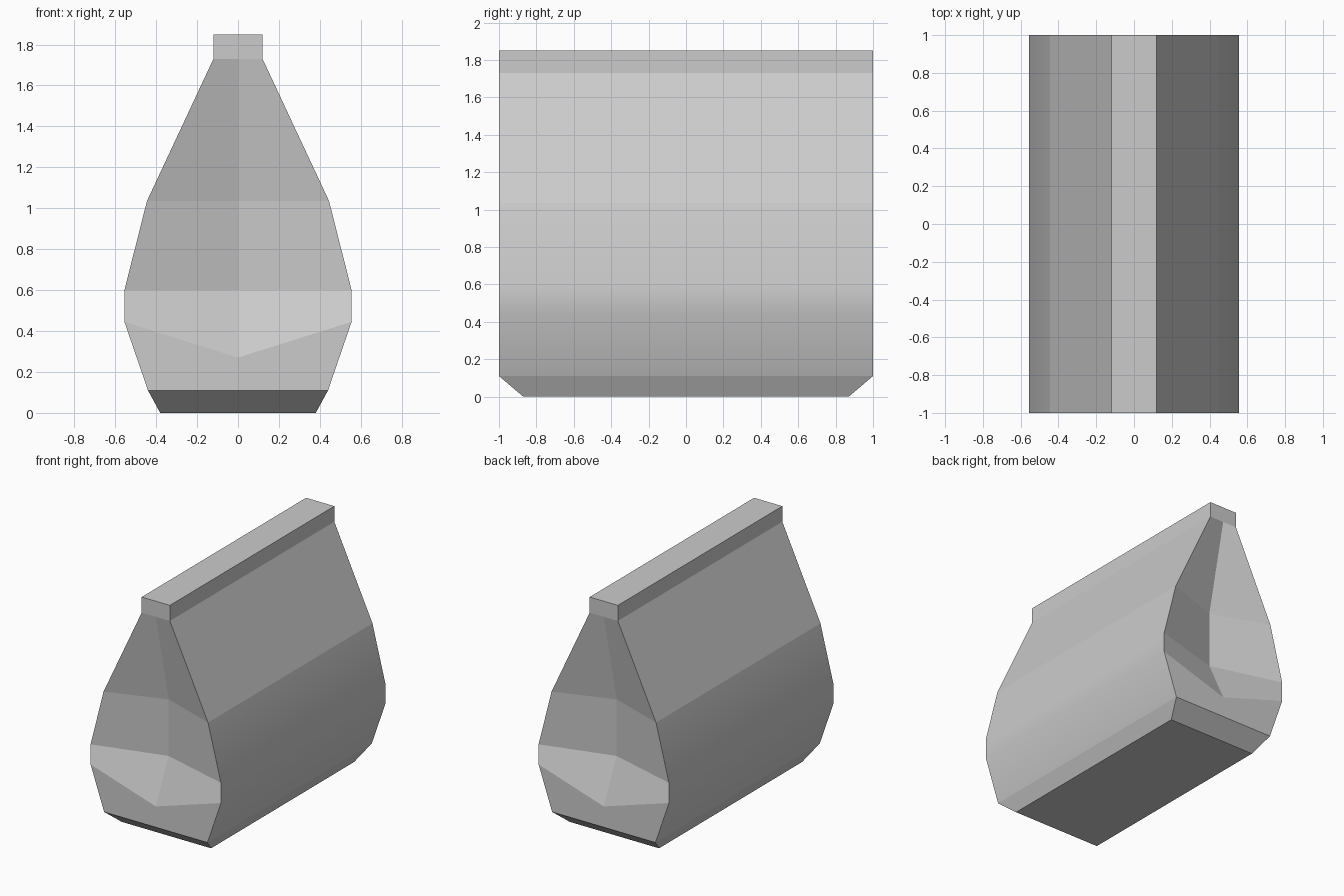
import bpy
import bmesh

cube = bpy.data.objects.get("Cube")
if cube:
    bpy.data.objects.remove(cube, do_unlink=True)

# Material
grey = bpy.data.materials.new("paper grey")
grey.use_nodes = True
color = (0.6, 0.6, 0.6, 1)
grey.diffuse_color = color
grey.node_tree.nodes["Principled BSDF"].inputs["Base Color"].default_value = color

# Half outline, bottom to top: half width, height, half length
outline = [(0.38, 0, 0.87), (0.44, 0.11, 1), (0.555, 0.445, 1), (0.555, 0.6, 1),
           (0.445, 1.035, 1), (0.12, 1.73, 1), (0.12, 1.85, 1)]
# Centre crease of each end, pushed inward in the middle: height, half length
crease = [(0.27, 1), (0.6, 0.845), (1.035, 0.845), (1.73, 1)]

bm = bmesh.new()
corner = {(sx, sy): [bm.verts.new((sx * w, sy * l, z)) for w, z, l in outline]
          for sx in (-1, 1) for sy in (-1, 1)}

# Long side panels
rounded = set()
for sx in (-1, 1):
    a, b = corner[sx, -1], corner[sx, 1]
    for i in range(len(outline) - 1):
        panel = bm.faces.new((a[i], b[i], b[i + 1], a[i + 1]))
        if 1 <= i <= 3:
            panel.smooth = True
            rounded.add(panel)

# Folded ends
for sy in (-1, 1):
    a, b = corner[-1, sy], corner[1, sy]
    mid = [bm.verts.new((0, sy * l, z)) for z, l in crease]
    bm.faces.new((a[0], b[0], b[1], a[1]))
    bm.faces.new((a[1], b[1], b[2], mid[0], a[2]))
    for side in (a, b):
        for i in range(3):
            bm.faces.new((side[i + 2], mid[i], mid[i + 1], side[i + 3]))
    bm.faces.new((a[5], mid[3], b[5], b[6], a[6]))

# Base and top of the closing strip
for i in (0, -1):
    bm.faces.new([corner[k][i] for k in ((-1, -1), (1, -1), (1, 1), (-1, 1))])

bmesh.ops.recalc_face_normals(bm, faces=bm.faces)
# Only the folds between the lower side panels stay soft
for edge in bm.edges:
    edge.smooth = all(f in rounded for f in edge.link_faces)

mesh = bpy.data.meshes.new("paper_bag")
bm.to_mesh(mesh)
bm.free()
mesh.materials.append(grey)
bag = bpy.data.objects.new("paper_bag", mesh)
bpy.context.collection.objects.link(bag)
